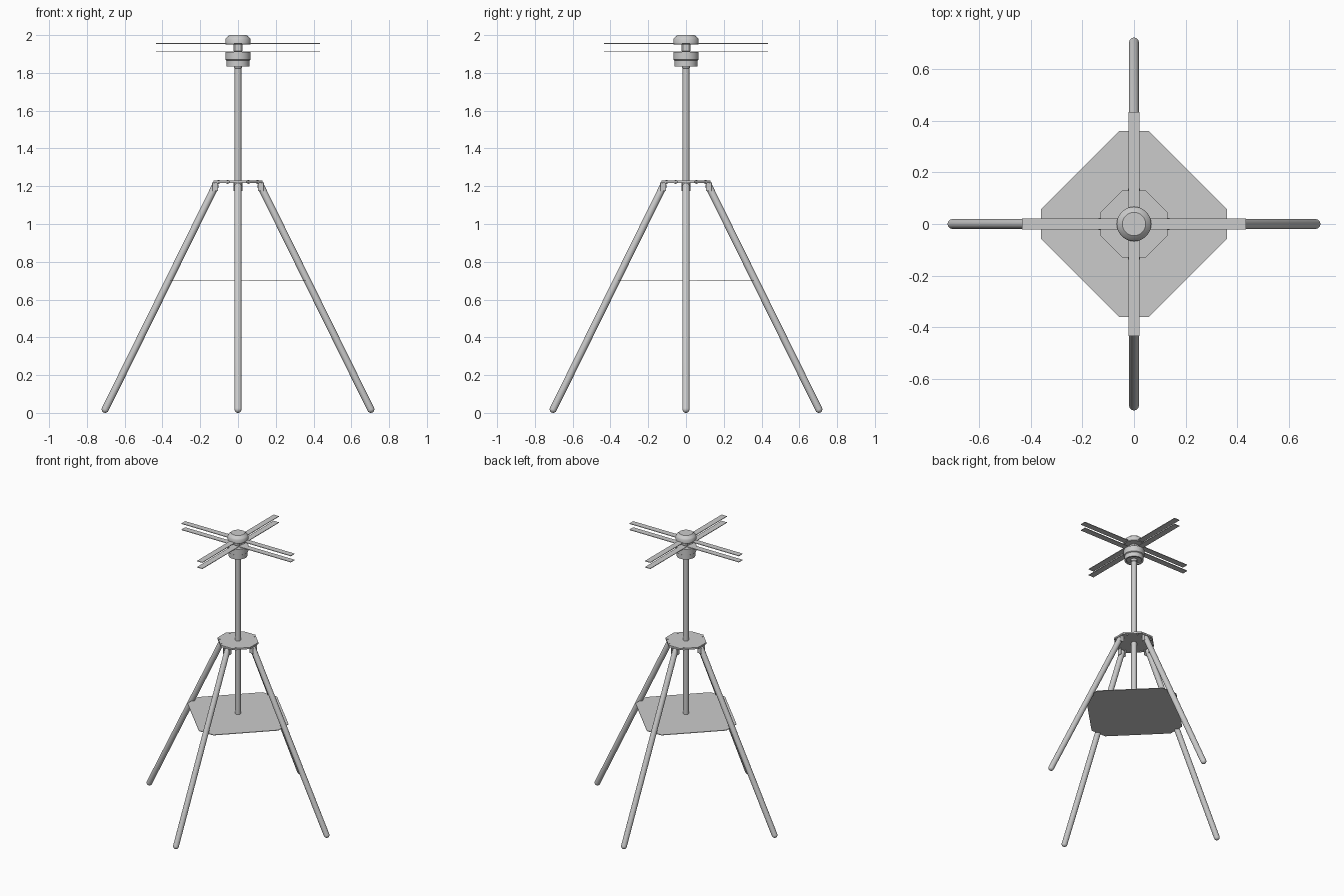
import bpy, bmesh, math
from mathutils import Vector, Matrix

if "Cube" in bpy.data.objects:
    bpy.data.objects.remove(bpy.data.objects["Cube"])


def add_object(name, bm, smooth=True):
    bmesh.ops.recalc_face_normals(bm, faces=bm.faces[:])
    me = bpy.data.meshes.new(name)
    bm.to_mesh(me)
    bm.free()
    ob = bpy.data.objects.new(name, me)
    bpy.context.collection.objects.link(ob)
    if smooth:
        bpy.ops.object.select_all(action='DESELECT')
        ob.select_set(True)
        bpy.context.view_layer.objects.active = ob
        bpy.ops.object.shade_smooth_by_angle(angle=math.radians(35))
    return ob


def lathe(name, profile, matrix=Matrix.Identity(4), segs=32):
    """Spin (radius, height) points around z; end points lie on the axis."""
    bm = bmesh.new()
    vs = [bm.verts.new((r, 0, z)) for r, z in profile]
    es = [bm.edges.new(p) for p in zip(vs, vs[1:])]
    bmesh.ops.spin(bm, geom=vs + es, cent=(0, 0, 0), axis=(0, 0, 1),
                   angle=2 * math.pi, steps=segs)
    bmesh.ops.remove_doubles(bm, verts=bm.verts[:], dist=1e-5)
    bm.transform(matrix)
    return add_object(name, bm)


def plate(name, half, flat, z0, z1):
    """Square plate turned 45 degrees with its four corners cut off."""
    pts = [(half, -flat), (half, flat), (flat, half), (-flat, half),
           (-half, flat), (-half, -flat), (-flat, -half), (flat, -half)]
    bm = bmesh.new()
    face = bm.faces.new([bm.verts.new((x, y, z0)) for x, y in pts])
    ext = bmesh.ops.extrude_face_region(bm, geom=[face])['geom']
    bmesh.ops.translate(bm, vec=(0, 0, z1 - z0),
                        verts=[v for v in ext if isinstance(v, bmesh.types.BMVert)])
    return add_object(name, bm, False)


def box(name, size, centre, turn=0, bevel=0):
    bm = bmesh.new()
    bmesh.ops.create_cube(bm, size=1)
    bm.transform(Matrix.Diagonal((*size, 1)))
    if bevel:
        bmesh.ops.bevel(bm, geom=bm.edges[:], offset=bevel, segments=1, affect='EDGES')
    bm.transform(Matrix.Rotation(turn, 4, 'Z') @ Matrix.Translation(centre))
    return add_object(name, bm, False)


# Centre pole with a small collar under the head
lathe("centre_pole", [(0, 0.70), (0.018, 0.70), (0.018, 1.823), (0.021, 1.827),
                      (0.021, 1.845), (0, 1.845)])

# Shelf and leg mounting plate
plate("shelf", 0.36, 0.058, 0.698, 0.702)
plate("mounting_plate", 0.13, 0.046, 1.218, 1.23)

# Legs, with rounded ends, and their mounting lugs
R = 0.019
foot, top = Vector((0.703, 0, R)), Vector((0.121, 0, 1.199))
axis = top - foot
L = axis.length
arc = [(R * math.sin(a), R * math.cos(a)) for a in [i * math.pi / 12 for i in range(7)]]
leg_profile = [(r, -h) for r, h in arc] + [(r, L + h) for r, h in reversed(arc)]
pose = Matrix.Translation(foot) @ axis.to_track_quat('Z', 'Y').to_matrix().to_4x4()
for i, side in enumerate(("right", "back", "left", "front")):
    ang = i * math.pi / 2
    turn = Matrix.Rotation(ang, 4, 'Z')
    lathe(side + "_leg", leg_profile, turn @ pose, 24)
    for s in (-1, 1):
        box(f"{side}_leg_lug", (0.032, 0.004, 0.045), (0.121, s * 0.021, 1.197), ang, 0.001)
    # Bolts through the mounting plate
    for s in (-1, 1):
        x, y = 0.105, s * 0.056
        lathe("plate_bolt", [(0, 1.212), (0.006, 1.212), (0.006, 1.232), (0, 1.232)],
              turn @ Matrix.Translation((x, y, 0)), 12)

# Crossed antenna strips on two levels
for z in (1.912, 1.956):
    for turn in (0, math.pi / 2):
        box("antenna_strip", (0.868, 0.042, 0.004), (0, 0, z), turn)

# Head: base housing, spacer block and chamfered cap
lathe("head_base", [(0, 1.842), (0.05, 1.842), (0.05, 1.835), (0.061, 1.835), (0.061, 1.866),
                    (0.067, 1.870), (0.067, 1.911), (0, 1.911)], segs=40)
box("spacer_block", (0.046, 0.046, 0.046), (0, 0, 1.934), 0, 0.006)
lathe("head_cap", [(0, 1.95), (0.064, 1.95), (0.067, 1.953), (0.067, 1.978),
                   (0.062, 1.986), (0.045, 2.0), (0, 2.0)], segs=40)
